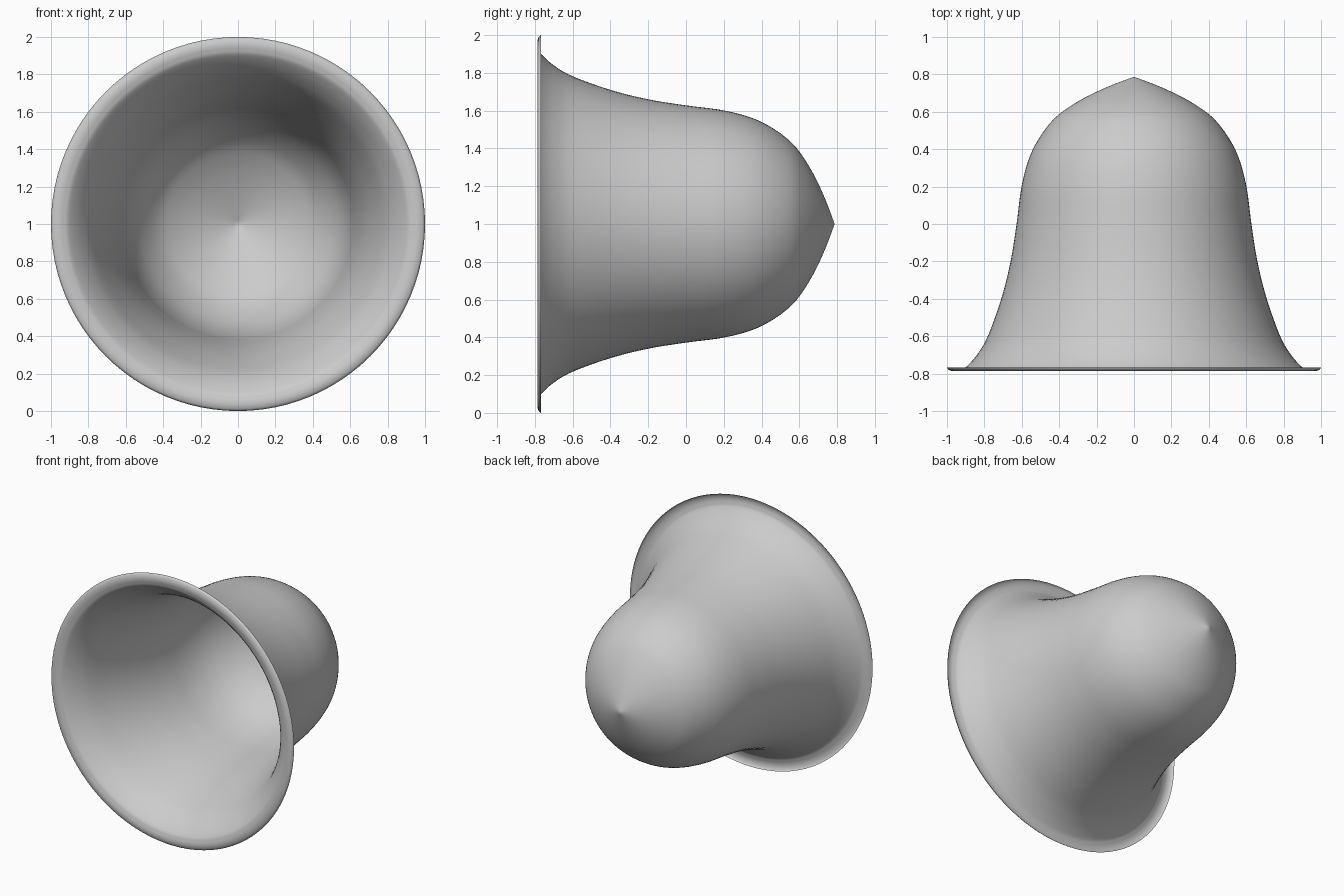
import bpy, bmesh, math
from mathutils import Vector

if "Cube" in bpy.data.objects:
    bpy.data.objects.remove(bpy.data.objects["Cube"])

SEGMENTS = 96
STEPS = 6

# Bell profile as (radius, y), from the pointed back tip to the curled front lip
PROFILE = [(0.0, 0.787), (0.12, 0.742), (0.235, 0.69), (0.34, 0.63), (0.43, 0.56),
           (0.51, 0.455), (0.565, 0.34), (0.603, 0.19), (0.628, 0.0), (0.66, -0.2),
           (0.71, -0.4), (0.782, -0.6), (0.84, -0.7), (0.90, -0.766),
           (0.935, -0.783), (0.965, -0.787), (0.99, -0.780), (1.0, -0.768)]


def smooth_path(points, steps):
    """Catmull-Rom curve through the points."""
    p = [Vector(q) for q in points]
    p = [2 * p[0] - p[1]] + p + [2 * p[-1] - p[-2]]
    out = []
    for i in range(1, len(p) - 2):
        a, b, c, d = p[i - 1:i + 3]
        for s in range(steps):
            t = s / steps
            out.append(0.5 * (2 * b + (c - a) * t + (2 * a - 5 * b + 4 * c - d) * t * t
                              + (3 * b - a - 3 * c + d) * t ** 3))
    out.append(p[-2])
    return out


# Revolve the profile around the y axis
path = smooth_path(PROFILE, STEPS)
bm = bmesh.new()
tip = bm.verts.new((0, path[0].y, 1))
rings = []
for q in path[1:]:
    rings.append([bm.verts.new((q.x * math.cos(a), q.y, 1 + q.x * math.sin(a)))
                  for a in (2 * math.pi * k / SEGMENTS for k in range(SEGMENTS))])
for k in range(SEGMENTS):
    n = (k + 1) % SEGMENTS
    bm.faces.new((tip, rings[0][n], rings[0][k]))
    for r0, r1 in zip(rings, rings[1:]):
        bm.faces.new((r0[k], r0[n], r1[n], r1[k]))
bmesh.ops.recalc_face_normals(bm, faces=bm.faces)
# Make the outer side of the open shell face outwards
bm.faces.ensure_lookup_table()
if bm.faces[0].normal.y < 0:
    bmesh.ops.reverse_faces(bm, faces=bm.faces)
for f in bm.faces:
    f.smooth = True

mesh = bpy.data.meshes.new("bell_shell")
bm.to_mesh(mesh)
bm.free()
bell = bpy.data.objects.new("bell_shell", mesh)
bpy.context.collection.objects.link(bell)

grey = bpy.data.materials.new("light_grey")
grey.diffuse_color = (0.6, 0.6, 0.6, 1)
grey.use_nodes = True
grey.node_tree.nodes["Principled BSDF"].inputs["Base Color"].default_value = grey.diffuse_color
mesh.materials.append(grey)
